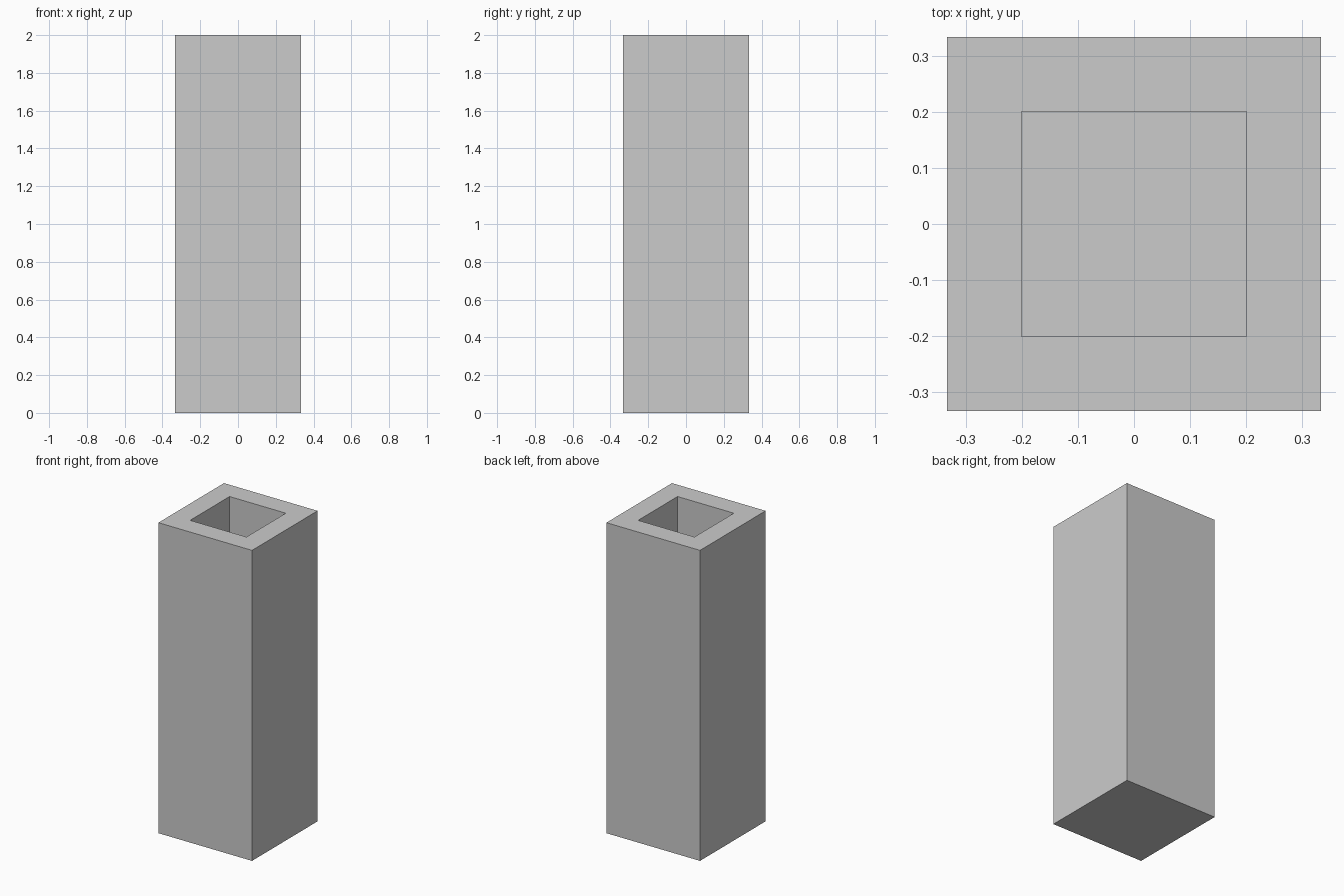
import bpy
import bmesh
from mathutils import Matrix

if "Cube" in bpy.data.objects:
    bpy.data.objects.remove(bpy.data.objects["Cube"])

WIDTH, HEIGHT, WALL = 0.667, 2.0, 0.133

# Solid square column standing on the ground
bm = bmesh.new()
bmesh.ops.create_cube(bm, size=1.0, matrix=Matrix.Translation((0, 0, HEIGHT / 2))
                      @ Matrix.Diagonal((WIDTH, WIDTH, HEIGHT, 1)))

# Rim: inset the top face by the wall thickness
bm.normal_update()
top = max(bm.faces, key=lambda f: f.calc_center_median().z)
bmesh.ops.inset_individual(bm, faces=[top], thickness=WALL, use_even_offset=True)

# Hollow: push the inner face down, leaving a floor as thick as the walls
inner = bmesh.ops.extrude_discrete_faces(bm, faces=[top])["faces"]
bmesh.ops.translate(bm, verts=inner[0].verts[:], vec=(0, 0, WALL - HEIGHT))
bmesh.ops.recalc_face_normals(bm, faces=bm.faces[:])

mesh = bpy.data.meshes.new("tall_square_planter")
bm.to_mesh(mesh)
bm.free()
planter = bpy.data.objects.new("tall_square_planter", mesh)
bpy.context.collection.objects.link(planter)
